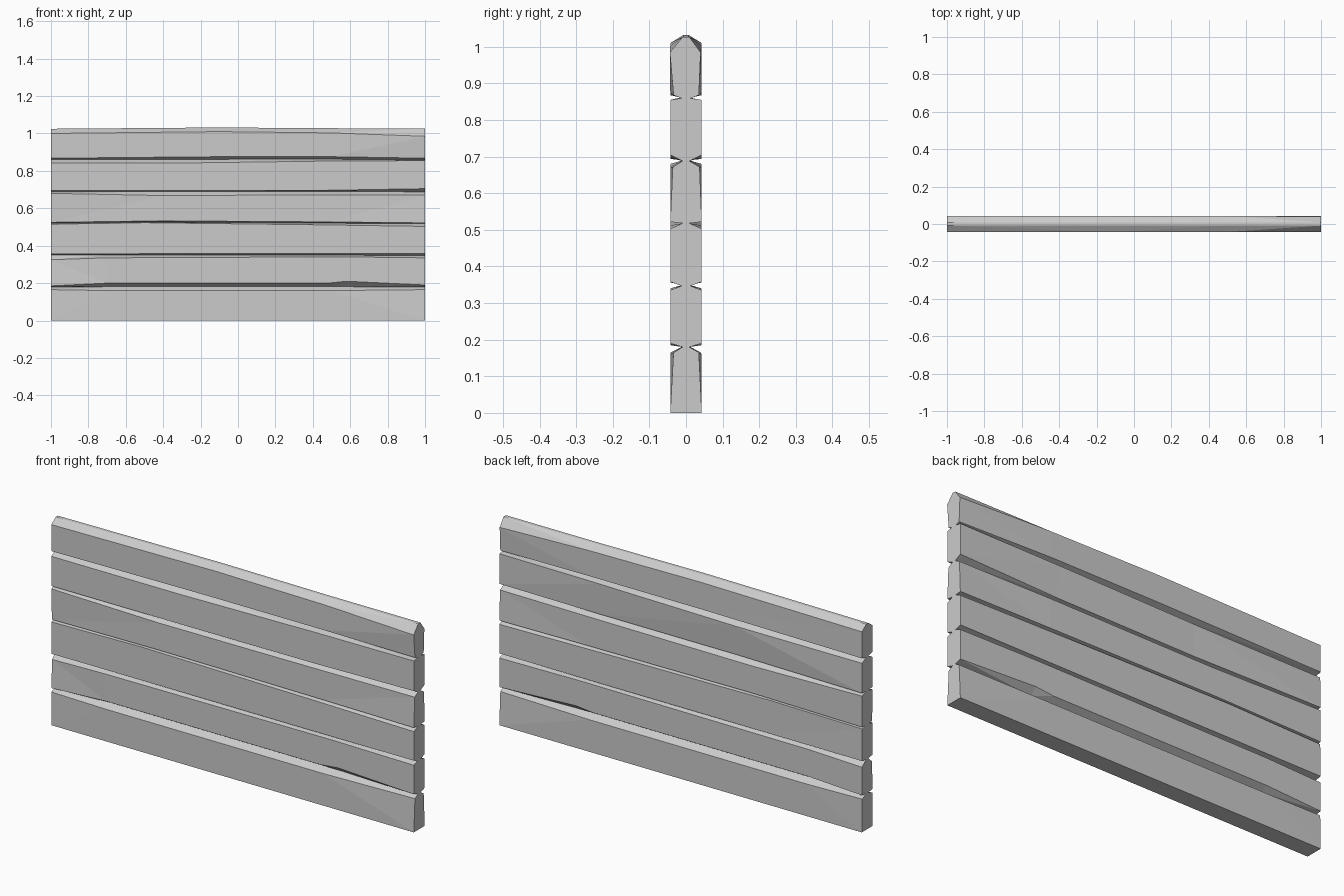
import bpy
import bmesh

cube = bpy.data.objects.get("Cube")
if cube:
    bpy.data.objects.remove(cube, do_unlink=True)

GREY = (0.6, 0.6, 0.6, 1)
grey = bpy.data.materials.new("weathered_grey")
grey.use_nodes = True
grey.diffuse_color = GREY
grey.node_tree.nodes["Principled BSDF"].inputs["Base Color"].default_value = GREY

NECK = 0.009   # half width of the joint between planks


def section(bottom, low, high, top, low_y, high_y, neck_low=NECK, neck_high=NECK):
    """Eight-sided plank section; low_y and high_y are (front, back) half widths."""
    return [(-neck_low, bottom), (-low_y[0], low), (-high_y[0], high), (-neck_high, top),
            (neck_high, top), (high_y[1], high), (low_y[1], low), (neck_low, bottom)]


def plank(name, stations):
    """Loft hewn sections along x and close both ends."""
    bm = bmesh.new()
    rings = [[bm.verts.new((x, y, z)) for y, z in pts] for x, pts in stations]
    for a, b in zip(rings, rings[1:]):
        for i in range(len(a)):
            j = (i + 1) % len(a)
            bm.faces.new((a[i], a[j], b[j], b[i]))
    bm.faces.new(rings[0])
    bm.faces.new(rings[-1])
    bmesh.ops.triangulate(bm, faces=[f for f in bm.faces if len(f.verts) == 4])
    bmesh.ops.recalc_face_normals(bm, faces=bm.faces)
    mesh = bpy.data.meshes.new(name)
    bm.to_mesh(mesh)
    bm.free()
    mesh.materials.append(grey)
    obj = bpy.data.objects.new(name, mesh)
    bpy.context.collection.objects.link(obj)


W = 0.043
FULL = (W, W)

# Bottom plank, flat underneath
plank("bottom_plank", [
    (-1, section(0, 0, .165, .18, FULL, (.042, .04))),
    (-.7, section(0, 0, .16, .182, FULL, FULL)),
    (.5, section(0, 0, .16, .182, FULL, FULL)),
    (1, section(0, 0, .165, .18, FULL, (.034, .035)))])

# Second plank, with a chipped lower edge
plank("second_plank", [
    (-1, section(.18, .185, .325, .35, FULL, (.036, W))),
    (-.7, section(.18, .2, .335, .35, FULL, FULL)),
    (.48, section(.18, .2, .34, .35, FULL, FULL)),
    (.58, section(.18, .21, .34, .35, FULL, FULL)),
    (1, section(.18, .19, .335, .348, FULL, FULL))])

# Third plank
plank("third_plank", [
    (-1, section(.35, .356, .515, .522, FULL, (W, .04))),
    (-.5, section(.35, .357, .523, .527, FULL, FULL)),
    (.4, section(.35, .357, .512, .522, FULL, FULL)),
    (1, section(.346, .358, .503, .518, FULL, FULL))])

# Fourth plank, leaning in towards its top
plank("fourth_plank", [
    (-1, section(.52, .525, .68, .69, (.038, W), FULL)),
    (-.4, section(.525, .533, .668, .69, FULL, FULL)),
    (.5, section(.52, .527, .672, .69, FULL, FULL)),
    (1, section(.518, .522, .672, .688, FULL, (.036, .037)))])

# Fifth plank, with a hollow along the back
plank("fifth_plank", [
    (-1, section(.69, .694, .842, .86, FULL, (W, .04))),
    (-.3, section(.69, .694, .842, .862, (W, .03), FULL)),
    (.45, section(.69, .696, .852, .863, (W, .034), FULL)),
    (1, section(.688, .705, .855, .86, FULL, FULL))])

# Top plank, with a ridge along its crest
plank("top_plank", [
    (-1, section(.86, .868, 1.0, 1.025, FULL, (W, .042), neck_high=.008)),
    (-.1, section(.862, .876, 1.01, 1.032, FULL, FULL, neck_high=.008)),
    (.5, section(.862, .876, 1.003, 1.028, FULL, FULL, neck_high=.007)),
    (1, section(.858, .868, .985, 1.027, (.034, .035), (.044, .04), neck_high=.009))])
